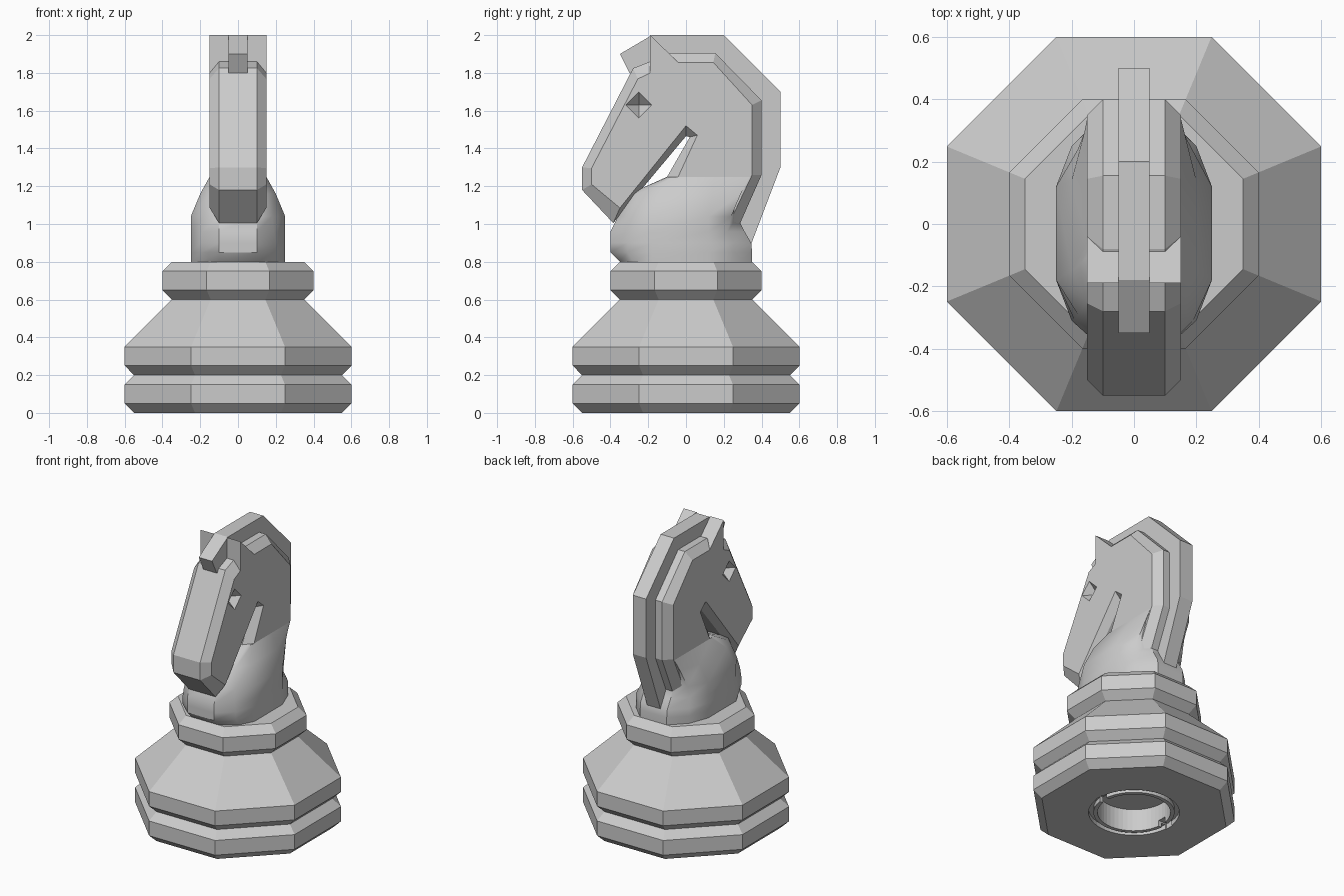
import bpy, bmesh, math
from mathutils import Matrix

if "Cube" in bpy.data.objects:
    bpy.data.objects.remove(bpy.data.objects["Cube"])

grey = bpy.data.materials.new("light_grey")
grey.diffuse_color = (0.6, 0.6, 0.6, 1)
grey.use_nodes = True
grey.node_tree.nodes["Principled BSDF"].inputs["Base Color"].default_value = grey.diffuse_color


def make(name, bm, smooth=None):
    bmesh.ops.recalc_face_normals(bm, faces=bm.faces)
    me = bpy.data.meshes.new(name)
    bm.to_mesh(me)
    bm.free()
    me.materials.append(grey)
    ob = bpy.data.objects.new(name, me)
    bpy.context.collection.objects.link(ob)
    if smooth:
        bpy.ops.object.select_all(action='DESELECT')
        ob.select_set(True)
        bpy.context.view_layer.objects.active = ob
        bpy.ops.object.shade_smooth_by_angle(angle=math.radians(smooth))
    return ob


def loft(name, rings, smooth=None):
    """Closed skin through rings with equal point counts, capped at both ends."""
    bm = bmesh.new()
    vs = [[bm.verts.new(p) for p in ring] for ring in rings]
    n = len(vs[0])
    for a, b in zip(vs, vs[1:]):
        for i in range(n):
            j = (i + 1) % n
            bm.faces.new((a[i], a[j], b[j], b[i]))
    bm.faces.new(vs[0])
    bm.faces.new(vs[-1])
    return make(name, bm, smooth)


def slab(name, outline, x0, x1):
    return loft(name, [[(x, y, z) for y, z in outline] for x in (x0, x1)])


def cut(target, cutter):
    cutter.hide_render = True
    cutter.hide_viewport = True
    m = target.modifiers.new("cut", 'BOOLEAN')
    m.operation = 'DIFFERENCE'
    m.solver = 'EXACT'
    m.object = cutter


def circle(r, z, n=48):
    return [(r * math.cos(2 * math.pi * i / n), r * math.sin(2 * math.pi * i / n), z)
            for i in range(n)]


# Octagonal turned base
def octagon(r, z):
    k = r / math.cos(math.pi / 8)
    return [(k * math.cos(math.pi * (i + .5) / 4), k * math.sin(math.pi * (i + .5) / 4), z)
            for i in range(8)]


base = loft("base", [octagon(r, z) for r, z in (
    (.55, 0), (.6, .05), (.6, .15), (.55, .2), (.6, .25), (.6, .35),
    (.35, .6), (.4, .65), (.4, .75), (.35, .8))])

# Round socket under the base, with a ring groove and two side notches
cut(base, loft("socket_cutter", [circle(.225, -.05), circle(.225, .15)]))

bm = bmesh.new()
n = 48
loops = [[bm.verts.new(p) for p in circle(r, z, n)]
         for r, z in ((.25, -.05), (.28, -.05), (.28, .03), (.25, .03))]
for k in range(4):
    a, b = loops[k], loops[(k + 1) % 4]
    for i in range(n):
        j = (i + 1) % n
        bm.faces.new((a[i], a[j], b[j], b[i]))
cut(base, make("groove_cutter", bm))

for s, side in ((1, "right"), (-1, "left")):
    cut(base, slab(side + "_notch_cutter",
                   [(-.03, -.06), (.03, -.06), (.03, .04), (-.03, .04)], s * .2, s * .285))

# Rounded chest: half rings (x, y), mirrored across the centre
X = (.1, .2, .25, .25, .2, .1)
chest_levels = [
    (.80, X, (-.35, -.28, -.18, .12, .25, .35)),
    (.85, X, (-.40, -.31, -.18, .12, .25, .35)),
    (.90, X, (-.40, -.31, -.18, .12, .25, .345)),
    (.96, (.1, .19, .25, .25, .18, .1), (-.40, -.31, -.18, .12, .22, .31)),
    (1.04, (.1, .18, .25, .25, .18, .1), (-.36, -.29, -.18, .12, .24, .27)),
    (1.16, (.1, .15, .2, .2, .16, .1), (-.30, -.25, -.15, .14, .29, .28)),
    (1.25, (.1, .13, .15, .15, .15, .1), (-.10, -.09, -.06, .15, .34, .3)),
]
rings = []
for z, xs, ys in chest_levels:
    half = [(x, y, z) for x, y in zip(xs, ys)]
    rings.append(half + [(-x, y, z) for x, y, z in reversed(half)])
loft("chest", rings, smooth=40)

# Head and neck: flat side outline (inner) chamfered out to the rim (outer)
outer = [(-.55, 1.18), (-.55, 1.3), (-.28, 1.825), (-.19, 1.86), (-.08, 1.905),
         (.155, 1.905), (.4, 1.655), (.4, 1.26), (.285, 1.0), (.24, .9), (-.1, .9),
         (-.1, 1.25), (.02, 1.46), (0, 1.465), (-.385, 1.005)]
inner = [(-.5, 1.21), (-.5, 1.295), (-.255, 1.768), (-.19, 1.8), (-.04, 1.855),
         (.145, 1.855), (.35, 1.63), (.35, 1.26), (.21, .965), (.18, .9), (-.06, .9),
         (-.06, 1.21), (.06, 1.47), (0, 1.52), (-.35, 1.085)]
head = loft("head", [[(x, y, z) for y, z in outline] for x, outline in (
    (-.15, inner), (-.1, outer), (.1, outer), (.15, inner))])

for s, side in ((1, "right"), (-1, "left")):
    # Diamond eye pressed into the cheek
    bm = bmesh.new()
    bmesh.ops.create_cone(bm, cap_ends=True, segments=4, radius1=.14, radius2=0, depth=.14,
                          matrix=Matrix.Translation((s * .15, -.25, 1.63))
                          @ Matrix.Rotation(-s * math.pi / 2, 4, 'Y'))
    cut(head, make(side + "_eye_cutter", bm))
    # Pointed ear
    slab(side + "_ear", [(-.19, 1.8), (-.19, 2.0), (-.04, 1.855), (-.04, 1.8)], s * .05, s * .15)

# Mane with forelock
slab("mane", [(-.35, 1.9), (-.3, 1.8), (.1, 1.8), (.3, 1.6), (.3, 1.2), (.2, .88),
              (.34, .88), (.5, 1.3), (.5, 1.7), (.2, 2.0), (-.18, 2.0)], -.05, .05)
